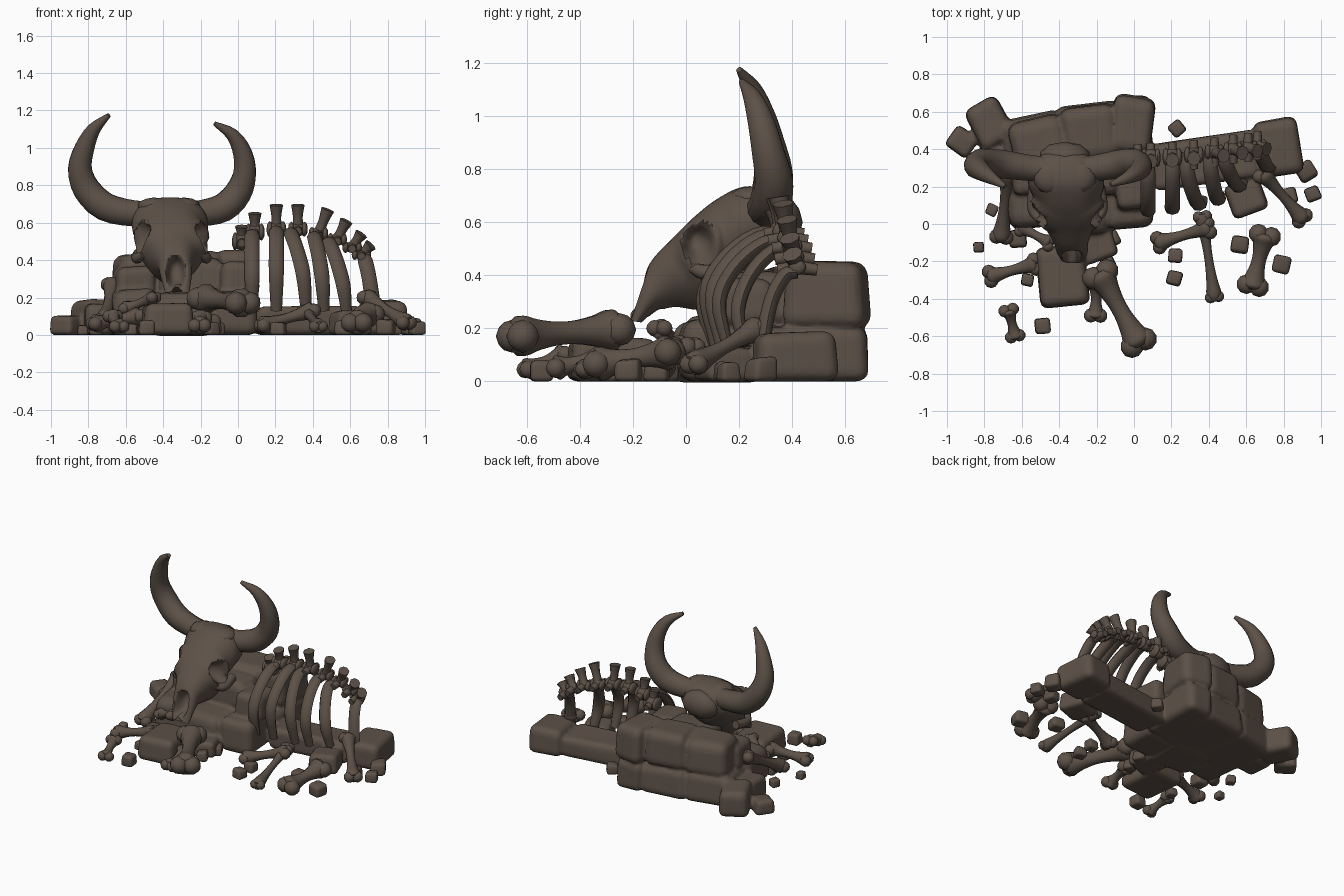
import bpy, bmesh, math, random
from mathutils import Vector, Matrix, Euler

if "Cube" in bpy.data.objects:
    bpy.data.objects.remove(bpy.data.objects["Cube"])

random.seed(4)
MAT = bpy.data.materials.new("dark_brown_bone")
MAT.diffuse_color = (0.108, 0.082, 0.064, 1)
MAT.use_nodes = True
MAT.node_tree.nodes["Principled BSDF"].inputs["Base Color"].default_value = MAT.diffuse_color


def finish(bm, name, angle=40):
    bmesh.ops.recalc_face_normals(bm, faces=bm.faces)
    me = bpy.data.meshes.new(name)
    bm.to_mesh(me)
    bm.free()
    ob = bpy.data.objects.new(name, me)
    bpy.context.collection.objects.link(ob)
    me.materials.append(MAT)
    bpy.ops.object.select_all(action='DESELECT')
    ob.select_set(True)
    bpy.context.view_layer.objects.active = ob
    bpy.ops.object.shade_smooth_by_angle(angle=math.radians(angle))
    return ob


def loft(bm, rings):
    rows = [[bm.verts.new(p) for p in r] for r in rings]
    n = len(rows[0])
    for a, b in zip(rows, rows[1:]):
        for i in range(n):
            bm.faces.new((a[i], a[(i + 1) % n], b[(i + 1) % n], b[i]))
    bm.faces.new(rows[0][::-1])
    bm.faces.new(rows[-1])
    return rows


def smooth_path(vals, steps):
    """Catmull-Rom through tuples (any length)."""
    v = [Vector(p) for p in vals]
    v = [v[0] * 2 - v[1]] + v + [v[-1] * 2 - v[-2]]
    out = []
    for a, b, c, d in zip(v, v[1:], v[2:], v[3:]):
        for s in range(steps):
            t = s / steps
            out.append(0.5 * (2 * b + (c - a) * t + (2 * a - 5 * b + 4 * c - d) * t * t
                              + (3 * b - a - 3 * c + d) * t ** 3))
    return out + [v[-2]]


def tube(bm, pts, sides=10, steps=4, squash=1.0):
    """Sweep through (x, y, z, radius) points."""
    sm = smooth_path(pts, steps)
    c = [Vector(p[:3]) for p in sm]
    rings, ref = [], None
    for i, p in enumerate(c):
        t = (c[min(i + 1, len(c) - 1)] - c[max(i - 1, 0)]).normalized()
        if ref is None:
            ref = t.orthogonal() if abs(t.x) > 0.9 else Vector((1, 0, 0))
        u = (ref - t * ref.dot(t)).normalized()
        ref, w, r = u, t.cross(u), sm[i][3]
        rings.append([p + (u * math.cos(k) + w * math.sin(k) * squash) * r
                      for k in [2 * math.pi * j / sides for j in range(sides)]])
    loft(bm, rings)


def ball(bm, loc, scale, rot=(0, 0, 0)):
    m = Matrix.LocRotScale(Vector(loc), Euler(rot), Vector(scale))
    bmesh.ops.create_icosphere(bm, subdivisions=2, radius=1, matrix=m)


def rock(name, loc, size, rz=0, jitter=0.16, bevel=0.22):
    bm = bmesh.new()
    bmesh.ops.create_cube(bm, size=1)
    for v in bm.verts:
        f = jitter * (0.3 if v.co.z < 0 else 1)
        v.co.x *= 1 - random.uniform(0, f)
        v.co.y *= 1 - random.uniform(0, f)
        if v.co.z > 0:
            v.co.z -= random.uniform(0, f * 0.8)
    bmesh.ops.transform(bm, verts=bm.verts, matrix=Matrix.LocRotScale(
        Vector(loc), Euler((0, 0, math.radians(rz))), Vector(size)))
    bmesh.ops.bevel(bm, geom=bm.edges[:], offset=min(size) * bevel, segments=3,
                    profile=0.5, affect='EDGES', clamp_overlap=True)
    return finish(bm, name, 50)


def long_bone(name, a, b, r, knob=1.25):
    a, b = Vector(a), Vector(b)
    d = b - a
    side = d.cross(Vector((0, 0, 1))).normalized()
    bm = bmesh.new()
    tube(bm, [(*(a + d * t), r * k) for t, k in
              ((-.04, 1.1), (.04, 1.45), (.2, 1.1), (.4, .85), (.6, .85), (.8, 1.1), (.96, 1.45), (1.04, 1.1))])
    for p in (a, b):
        for s in (-1, 1):
            ball(bm, p + side * s * r * 0.75, [r * knob * 0.9] * 3)
    return finish(bm, name, 60)


# ---- skull: lofted cross-sections (top y,z / bottom y,z / half width) ----
secs = [(.39, .67, .37, .55, .10), (.33, .72, .31, .44, .19), (.22, .735, .20, .38, .205),
        (.12, .69, .15, .33, .18), (.03, .62, .10, .27, .18), (-.06, .53, .03, .27, .13),
        (-.13, .455, -.04, .28, .095), (-.175, .36, -.10, .265, .085), (-.21, .225, -.165, .22, .065)]
fine = smooth_path(secs, 6)
rings = []
for i, s in enumerate(fine):
    cx = -0.375 + 0.05 * i / (len(fine) - 1)
    mid = Vector((cx, (s[0] + s[2]) / 2, (s[1] + s[3]) / 2))
    up = Vector((0, (s[0] - s[2]) / 2, (s[1] - s[3]) / 2))
    ring = []
    for j in range(40):
        k = 2 * math.pi * (j + .5) / 40
        c, sn = math.cos(k), math.sin(k)
        w = s[4] * (1 - .45 * max(0, -sn))   # narrower towards the teeth
        ring.append(mid + up * math.copysign(abs(sn) ** .8, sn)
                    + Vector((math.copysign(abs(c) ** .8, c) * w, 0, 0)))
    rings.append(ring)
bm = bmesh.new()
rows = loft(bm, rings)
for row in rows:
    for j, v in enumerate(row):
        x, y, z = v.co
        # eye sockets with raised rims
        s = 1 if x > -.355 else -1
        d = math.hypot((y - .05) / .055, (z - .52) / .066)
        if d < 1:
            v.co.x -= s * .09 * (1 - d ** 4)
        elif d < 1.6:
            v.co.x += s * .03 * math.sin((d - 1) / .6 * math.pi)
        # nose opening on the upper side of the snout
        d = math.hypot((x + .332) / .052, (z - .335) / .09)
        if j < 20 and y < -.05 and d < 1:
            v.co.y += .1 * (1 - d ** 4)
        # notch between the two front prongs
        if z < .27 and y < -.1 and abs(x + .327) < .02:
            v.co.z += .03
bmesh.ops.smooth_vert(bm, verts=bm.verts, factor=.4, use_axis_x=True, use_axis_y=True, use_axis_z=True)
finish(bm, "skull", 60)

# crown lumps, rear of the skull and cheek bars
bm = bmesh.new()
for s in (-1, 1):
    ball(bm, (-.37 + s * .08, .25, .69), (.09, .09, .045))
    tube(bm, [(-.355 + s * .15, .02, .43, .02), (-.355 + s * .185, .08, .41, .03),
              (-.36 + s * .175, .2, .43, .03)], 8, 4)
ball(bm, (-.37, .36, .6), (.14, .08, .1))
finish(bm, "skull_ridges", 60)

# ---- horns ----
left = [(-.45, .29, .65, .07), (-.56, .3, .65, .072), (-.71, .32, .685, .078), (-.81, .33, .78, .075),
        (-.845, .31, .89, .065), (-.82, .285, 1.0, .053), (-.77, .25, 1.1, .036), (-.69, .2, 1.175, .012)]
right = [(-.29, .29, .65, .07), (-.2, .3, .65, .072), (-.08, .32, .68, .078), (0, .33, .76, .074),
         (.035, .31, .86, .063), (.025, .285, .97, .052), (-.03, .25, 1.07, .035), (-.125, .21, 1.13, .012)]
for nm, p in (("horn_left", left), ("horn_right", right)):
    bm = bmesh.new()
    tube(bm, p, 12, 3)
    finish(bm, nm, 50)

# ---- spine: vertebra bodies with upper and side processes ----
verts = [(.02, .35, .5, .08), (.09, .355, .55, .1), (.205, .36, .565, .13), (.32, .37, .565, .13),
         (.43, .385, .54, .13), (.53, .40, .51, .1), (.61, .41, .47, .07), (.66, .42, .43, .05)]
for i, (x, y, z, h) in enumerate(verts):
    s = .054 - .003 * i
    bm = bmesh.new()
    ball(bm, (x, y, z), (s, s * .95, s * .9))
    for dx in (-.035, .035):
        ball(bm, (x + dx, y, z), (.018, s, s * .9))
    lean = .05 if x > .4 else 0
    tube(bm, [(x, y, z, .03), (x + lean * .5, y - .01, z + h * .5, .026),
              (x + lean, y - .02, z + h, .036)], 8, 3, 1.1)
    for t in (-1, 1):
        tube(bm, [(x, y, z, .026), (x, y + t * .075, z - .01, .022)], 8, 2)
    finish(bm, f"vertebra_{i + 1}", 50)

# ---- ribs arching forward from the spine ----
for i, x in enumerate((.075, .205, .285, .41, .49, .68)):
    z0 = (.54, .56, .55, .53, .5, .41)[i]
    k = (1, 1, .97, .92, .72, .42)[i]
    dx = (0, 0, .08, .05, .09, .05)[i]
    y0 = .36 + .012 * i
    r = .04
    bm = bmesh.new()
    tube(bm, [(x, y0, z0, r * .8), (x, y0 - .11 * k, z0 - .01, r), (x + dx * .4, y0 - .23 * k, z0 - .1, r),
              (x + dx * .8, y0 - .295 * k, z0 - .23, r), (x + dx, y0 - .26 * k, .13, r * .75)], 8, 4, .7)
    finish(bm, f"rib_{i + 1}", 60)

# ---- large stone pile (location, size, turn), fused into one mass ----
stones = [
    ((-.52, .38, .11), (.36, .44, .22), 12), ((-.22, .42, .11), (.36, .48, .22), 8),
    ((.0, .46, .11), (.2, .47, .22), 2), ((-.5, .43, .32), (.32, .3, .27), 14),
    ((-.24, .48, .33), (.32, .32, .26), 8), ((-.01, .53, .33), (.23, .33, .26), -8),
    ((-.03, .12, .12), (.26, .3, .24), 4), ((-.0, .2, .31), (.22, .26, .2), 6),
    ((-.3, .12, .12), (.36, .36, .25), -3), ((-.56, .14, .13), (.26, .34, .26), 6),
    ((-.25, .27, .32), (.36, .24, .22), 0), ((-.56, .28, .29), (.22, .24, .18), 10),
    ((-.38, -.28, .09), (.28, .34, .18), 6), ((-.2, -.1, .06), (.2, .2, .12), 20),
    ((-.77, .54, .1), (.21, .26, .2), 28), ((-.92, .44, .055), (.15, .14, .11), -35),
    ((-.74, .33, .09), (.17, .21, .18), 5),
    ((.38, .34, .08), (.6, .26, .16), 8), ((.77, .41, .1), (.25, .32, .2), 10),
    ((.6, .14, .07), (.21, .19, .14), 20)]
blocks = [rock(f"stone_{i + 1}", l, s, a) for i, (l, s, a) in enumerate(stones)]
for b in blocks:
    b.select_set(True)
bpy.context.view_layer.objects.active = blocks[0]
bpy.ops.object.join()
pile = blocks[0]
pile.name = "stone_pile"
mod = pile.modifiers.new("fuse", 'REMESH')
mod.mode, mod.voxel_size, mod.use_smooth_shade = 'VOXEL', .012, True
bpy.ops.object.modifier_apply(modifier=mod.name)

# ---- scattered pebbles (x, y, size) ----
pebbles = [(.23, .51, .085), (.92, .28, .11), (.955, .16, .085), (.565, -.11, .1), (.79, -.215, .1),
           (.22, -.17, .08), (.215, -.29, .085), (-.83, -.125, .06), (-.76, .075, .065), (-.49, -.545, .09),
           (-.57, -.3, .07), (-.12, -.08, .09), (-.14, -.21, .08), (.83, .15, .09), (-.62, -.08, .1)]
for i, (x, y, s) in enumerate(pebbles):
    rock(f"pebble_{i + 1}", (x, y, s * .45), (s, s, s * .9), random.uniform(-40, 40), .25, .22)

# ---- loose long bones (end, end, radius) ----
bones = [((-.18, -.27, .195), (.025, -.635, .17), .055), ((.13, -.1, .05), (.4, -.02, .13), .034),
         ((.365, .04, .13), (.43, -.39, .045), .028), ((.7, -.06, .11), (.635, -.33, .065), .047),
         ((.69, .27, .2), (.9, .03, .065), .034), ((-.77, -.28, .06), (-.53, -.215, .1), .034),
         ((-.67, .28, .27), (-.71, -.07, .08), .035), ((-.67, -.46, .1), (-.635, -.6, .045), .03),
         ((-.2, -.32, .09), (-.205, -.49, .05), .034), ((-.6, -.02, .14), (-.45, -.1, .2), .028)]
for i, (a, b, r) in enumerate(bones):
    long_bone(f"long_bone_{i + 1}", a, b, r)
